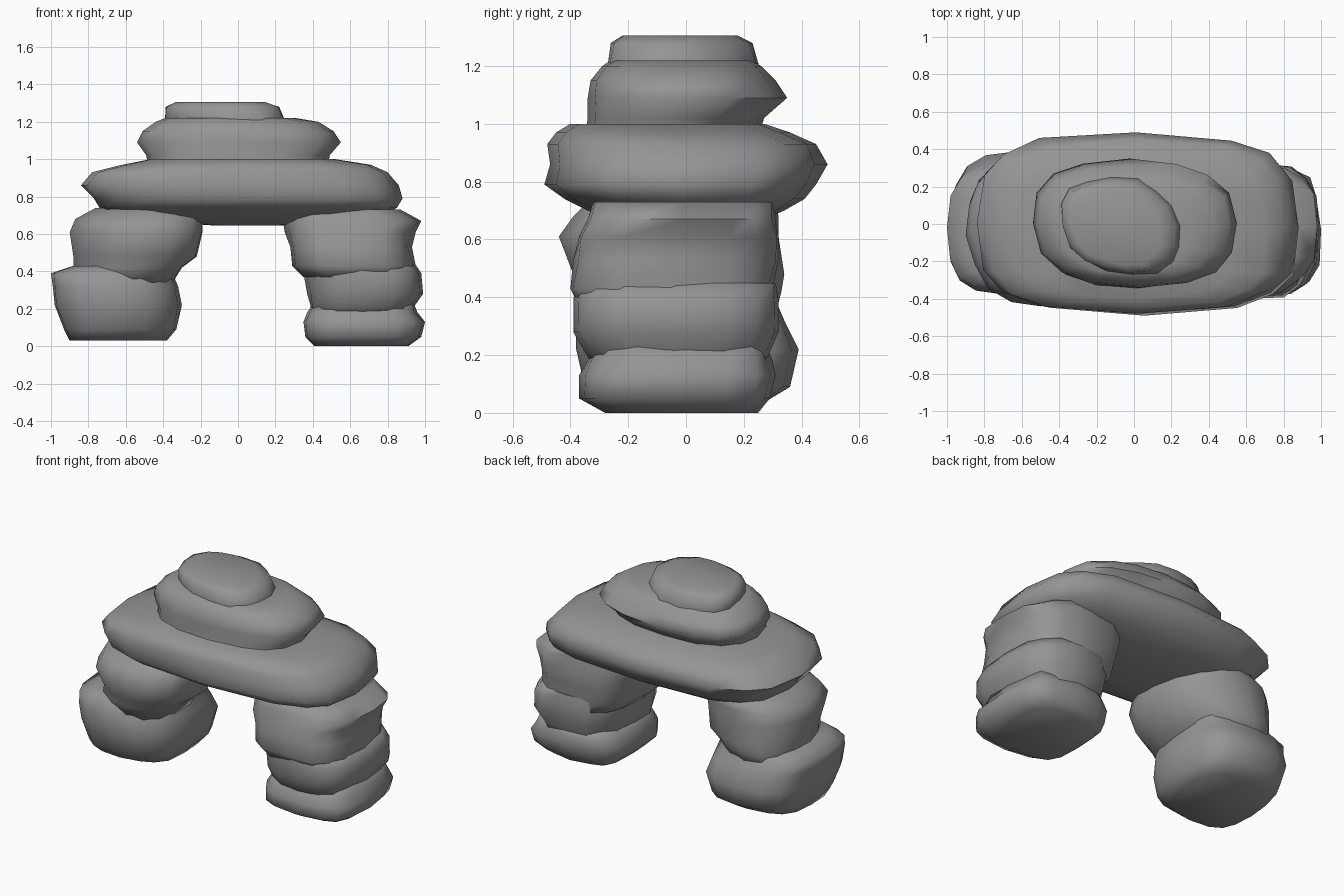
import bpy
import bmesh
import math
import random

if "Cube" in bpy.data.objects:
    bpy.data.objects.remove(bpy.data.objects["Cube"], do_unlink=True)

random.seed(4)
SIDES = 16

grey = bpy.data.materials.new("stone grey")
grey.use_nodes = True
colour = (0.3, 0.3, 0.3, 1)
grey.diffuse_color = colour
grey.node_tree.nodes["Principled BSDF"].inputs["Base Color"].default_value = colour


def rounded(value, squareness):
    """Push a sine or cosine outwards to make a rounded rectangle."""
    return math.copysign(abs(value) ** (2 / squareness), value)


def stone(name, rings, squareness=2.8, rough=0.007, twist=0.0, belly=0.0):
    """Loft one boulder through rings of (z, left x, right x, front y, back y)."""
    bm = bmesh.new()
    # one bump per side, shared by all rings, gives the stone its facets
    bumps = [random.uniform(-rough, rough) for _ in range(SIDES)]
    loops = []
    for z, x_min, x_max, y_min, y_max in rings:
        cx, cy = (x_min + x_max) / 2, (y_min + y_max) / 2
        rx, ry = (x_max - x_min) / 2, (y_max - y_min) / 2
        loop = []
        for i in range(SIDES):
            angle = math.tau * i / SIDES
            c, s = math.cos(angle), math.sin(angle)
            # leave the four extremes in place so that the size is kept
            extreme = i % (SIDES // 4) == 0
            bump = 0 if extreme else bumps[i] + random.uniform(-rough, rough)
            along = rounded(c, squareness)
            x = cx + along * rx + c * bump + twist * s * ry
            # a belly makes the long sides bow outwards in the middle
            y = cy + rounded(s, squareness) * ry * (1 - belly * along ** 2) + s * bump
            loop.append(bm.verts.new((x, y, z)))
        loops.append(loop)
    for low, high in zip(loops, loops[1:]):
        for i in range(SIDES):
            j = (i + 1) % SIDES
            bm.faces.new((low[i], low[j], high[j], high[i]))
    bm.faces.new(list(reversed(loops[0])))
    bm.faces.new(loops[-1])
    mesh = bpy.data.meshes.new(name)
    bm.to_mesh(mesh)
    bm.free()
    mesh.materials.append(grey)
    obj = bpy.data.objects.new(name, mesh)
    bpy.context.collection.objects.link(obj)
    bpy.ops.object.select_all(action="DESELECT")
    obj.select_set(True)
    bpy.context.view_layer.objects.active = obj
    bpy.ops.object.shade_smooth_by_angle(angle=math.radians(80))


# Right leg: two fat boulders that sink into each other
stone("right_leg_lower_stone", [
    (.03, -.9, -.38, -.28, .26),
    (.09, -.93, -.33, -.35, .36),
    (.22, -.98, -.3, -.38, .39),
    (.32, -.99, -.32, -.38, .34),
    (.39, -1, -.35, -.35, .31),
    (.43, -.88, -.36, -.31, .28),
], squareness=2.9, twist=.06)
stone("right_leg_upper_stone", [
    (.34, -.86, -.35, -.34, .31),
    (.42, -.88, -.3, -.37, .33),
    (.48, -.88, -.22, -.39, .34),
    (.61, -.9, -.19, -.44, .32),
    (.68, -.87, -.19, -.39, .32),
    (.74, -.76, -.21, -.33, .31),
], squareness=2.25, twist=-.12)

# Left leg: three flatter stones
stone("left_leg_bottom_stone", [
    (0, .41, .91, -.28, .25),
    (.05, .36, .98, -.37, .29),
    (.13, .35, 1, -.37, .31),
    (.18, .37, .96, -.34, .3),
    (.23, .4, .94, -.31, .28),
], squareness=3.2)
stone("left_leg_middle_stone", [
    (.16, .41, .92, -.32, .28),
    (.21, .39, .94, -.35, .29),
    (.28, .37, .99, -.39, .32),
    (.39, .35, .98, -.39, .32),
    (.45, .35, .94, -.38, .31),
], squareness=2.9)
stone("left_leg_top_stone", [
    (.37, .35, .93, -.37, .3),
    (.43, .29, .95, -.4, .3),
    (.53, .28, .93, -.39, .32),
    (.61, .25, .95, -.37, .32),
    (.67, .24, .98, -.34, .31),
    (.73, .25, .87, -.32, .3),
], squareness=3.1)

# Long lintel slab across both legs, bowed at front and back
stone("lintel_stone", [
    (.645, -.12, .22, -.14, .14),
    (.67, -.5, .55, -.27, .27),
    (.7, -.68, .78, -.34, .34),
    (.74, -.74, .85, -.42, .41),
    (.79, -.77, .88, -.49, .45),
    (.86, -.84, .86, -.47, .49),
    (.93, -.78, .8, -.48, .45),
    (.97, -.62, .71, -.45, .36),
    (1, -.47, .52, -.4, .27),
], squareness=3.8, belly=.13)

# Cap stones piled above the lintel
stone("cap_lower_stone", [
    (.95, -.48, .48, -.35, .25),
    (1.02, -.49, .49, -.34, .27),
    (1.09, -.54, .55, -.34, .35),
    (1.15, -.51, .51, -.33, .31),
    (1.2, -.44, .43, -.29, .26),
    (1.22, -.39, .31, -.26, .23),
], squareness=2.5, twist=-.08)
stone("cap_top_stone", [
    (1.15, -.36, .25, -.27, .25),
    (1.21, -.38, .25, -.27, .25),
    (1.28, -.38, .22, -.26, .23),
    (1.305, -.33, .14, -.22, .18),
], squareness=2.3, twist=-.22)
